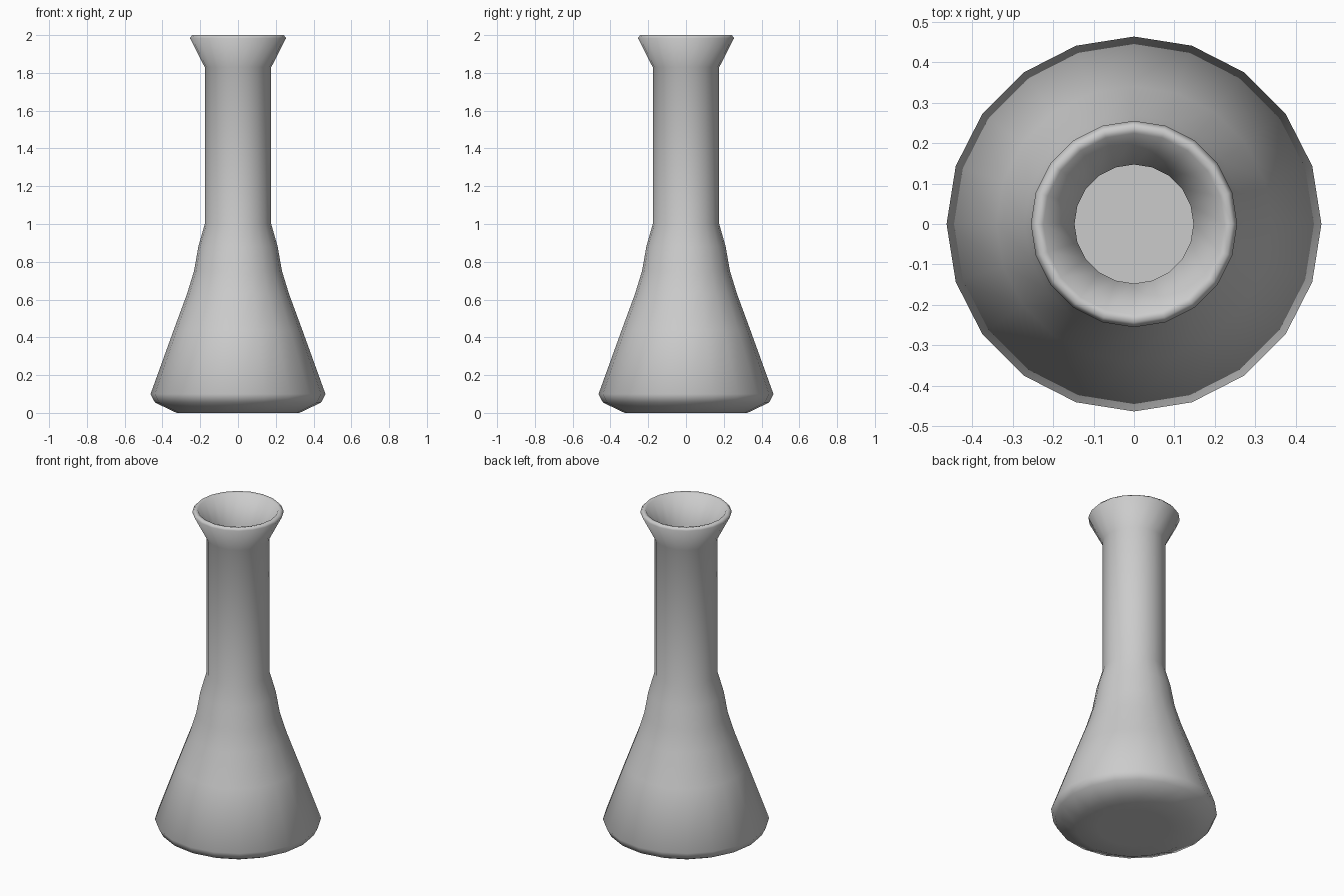
import bpy, bmesh, math

cube = bpy.data.objects.get("Cube")
if cube:
    bpy.data.objects.remove(cube, do_unlink=True)

SIDES = 20

# Single plain grey material
grey = bpy.data.materials.new("light_grey")
grey.use_nodes = True
colour = (0.6, 0.6, 0.6, 1)
grey.diffuse_color = colour
grey.node_tree.nodes["Principled BSDF"].inputs["Base Color"].default_value = colour


def lathe(name, profile, material):
    """Revolve (radius, height) points about z, closing both ends with flat discs."""
    bm = bmesh.new()
    rings = []
    for r, z in profile:
        turns = [2 * math.pi * i / SIDES for i in range(SIDES)]
        rings.append([bm.verts.new((r * math.cos(a), r * math.sin(a), z)) for a in turns])
    for low, high in zip(rings, rings[1:]):
        for i in range(SIDES):
            j = (i + 1) % SIDES
            bm.faces.new((low[i], low[j], high[j], high[i]))
    bm.faces.new(rings[0][::-1])
    bm.faces.new(rings[-1])
    bmesh.ops.recalc_face_normals(bm, faces=bm.faces)
    mesh = bpy.data.meshes.new(name)
    bm.to_mesh(mesh)
    bm.free()
    mesh.materials.append(material)
    obj = bpy.data.objects.new(name, mesh)
    bpy.context.collection.objects.link(obj)
    bpy.context.view_layer.objects.active = obj
    obj.select_set(True)
    bpy.ops.object.shade_smooth_by_angle(angle=math.radians(75))
    return obj


# Outer wall: base, tapering body, straight neck, flared lip
outer = [(0.20, 0), (0.325, 0), (0.44, 0.055), (0.463, 0.10), (0.34, 0.44), (0.27, 0.63),
         (0.233, 0.75), (0.21, 0.88), (0.176, 1.0), (0.176, 1.83), (0.255, 1.985)]
# Rounded rim, then the inner wall back down to the floor
rim = [(0.242, 2.0), (0.224, 1.996)]
inner = [(0.147, 1.84), (0.147, 1.0), (0.18, 0.87), (0.203, 0.74), (0.24, 0.62),
         (0.31, 0.43), (0.43, 0.10), (0.415, 0.08), (0.32, 0.03), (0.20, 0.03)]
lathe("flask", outer + rim + inner, grey)
